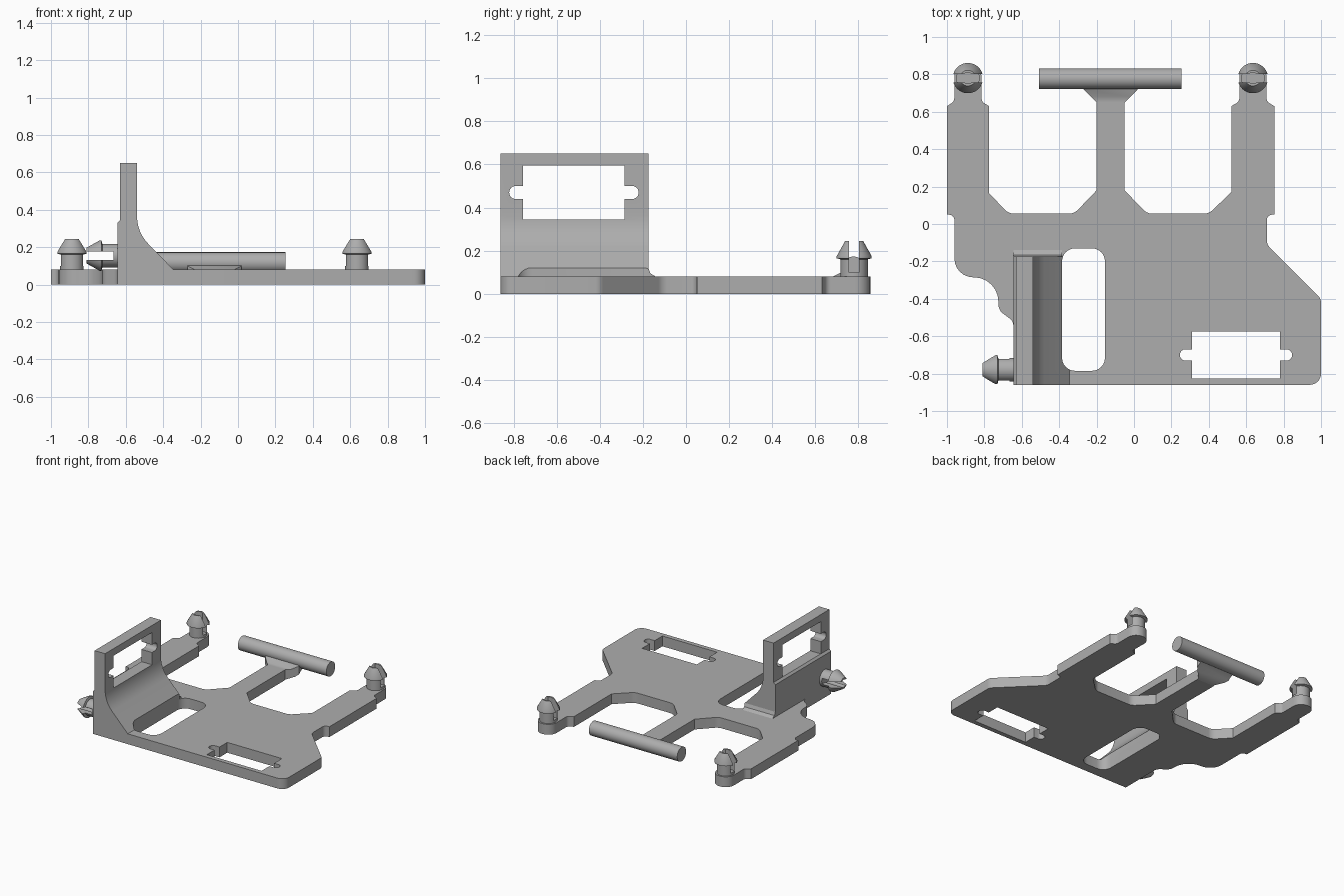
import bpy, bmesh, math
from mathutils import Vector, Matrix

if "Cube" in bpy.data.objects:
    bpy.data.objects.remove(bpy.data.objects["Cube"], do_unlink=True)

grey = bpy.data.materials.new("plain grey")
grey.use_nodes = True
grey.diffuse_color = (0.42, 0.42, 0.42, 1)
grey.node_tree.nodes["Principled BSDF"].inputs["Base Color"].default_value = grey.diffuse_color

parts = []


def rounded(corners, steps=6):
    """Turn (a, b, radius) corners into a 2D outline with tangent arcs."""
    out = []
    for i, c in enumerate(corners):
        p = Vector(c[:2])
        radius = c[2] if len(c) > 2 else 0
        if not radius:
            out.append(p)
            continue
        u = (Vector(corners[i - 1][:2]) - p).normalized()
        v = (Vector(corners[(i + 1) % len(corners)][:2]) - p).normalized()
        half = u.angle(v) / 2
        mid = p + (u + v).normalized() * radius / math.sin(half)
        start = p + u * radius / math.tan(half) - mid
        end = p + v * radius / math.tan(half) - mid
        turn = math.atan2(start.x * end.y - start.y * end.x, start.dot(end))
        out += [mid + Matrix.Rotation(turn * k / steps, 2) @ start for k in range(steps + 1)]
    return out


def make(name, bm):
    bmesh.ops.recalc_face_normals(bm, faces=bm.faces)
    mesh = bpy.data.meshes.new(name)
    bm.to_mesh(mesh)
    bm.free()
    mesh.materials.append(grey)
    obj = bpy.data.objects.new(name, mesh)
    bpy.context.collection.objects.link(obj)
    parts.append(obj)
    return obj


def prism(name, corners, lo, hi, axis="Z"):
    """Extrude a rounded outline along one axis."""
    place = {"X": lambda p, c: (c, p.x, p.y),
             "Y": lambda p, c: (p.x, c, p.y),
             "Z": lambda p, c: (p.x, p.y, c)}[axis]
    pts = rounded(corners)
    bm = bmesh.new()
    low = [bm.verts.new(place(p, lo)) for p in pts]
    high = [bm.verts.new(place(p, hi)) for p in pts]
    bm.faces.new(low)
    bm.faces.new(high)
    for i in range(len(pts)):
        bm.faces.new((low[i - 1], low[i], high[i], high[i - 1]))
    return make(name, bm)


def rect(a0, b0, a1, b1, r=0):
    return [(a0, b0, r), (a1, b0, r), (a1, b1, r), (a0, b1, r)]


def combine(obj, tool, operation="DIFFERENCE"):
    """Apply a boolean and discard its tool."""
    mod = obj.modifiers.new("cut", "BOOLEAN")
    mod.object, mod.operation, mod.solver = tool, operation, "EXACT"
    graph = bpy.context.evaluated_depsgraph_get()
    mesh = bpy.data.meshes.new_from_object(obj.evaluated_get(graph))
    obj.modifiers.clear()
    obj.data = mesh
    parts.remove(tool)
    bpy.data.objects.remove(tool, do_unlink=True)


def motor_window(a, b):
    """Rectangle with a rounded screw notch at each end."""
    w, h, n, e, r = 0.235, 0.125, 0.03, 0.30, 0.029
    half = [(w, -h), (w, -n), (e, -n, r), (e, n, r), (w, n), (w, h)]
    other = [(-c[0], -c[1], *c[2:]) for c in half]
    return [(a + c[0], b + c[1], *c[2:]) for c in half + other]


def arm_tip(x):
    """Narrow round end of an arm, from its right edge to its left edge."""
    w = 0.073
    return [(x + w, 0.655, 0.03), (x + w, 0.855, 0.07),
            (x - w, 0.855, 0.07), (x - w, 0.655, 0.03)]


LEFT_ARM, RIGHT_ARM, THICK = 0.636, -0.888, 0.08

# Base plate with two arms and a central neck
outline = [(-0.645, -0.86), (1, -0.86, 0.06), (1, -0.4, 0.05), (0.71, -0.11, 0.06),
           (0.71, 0.05, 0.03), (0.75, 0.05), (0.75, 0.63)]
outline += arm_tip(LEFT_ARM)
outline += [(0.52, 0.63), (0.52, 0.17), (0.4, 0.055, 0.07), (0.07, 0.055, 0.07),
            (-0.05, 0.18), (-0.05, 0.64), (-0.2, 0.64), (-0.2, 0.18),
            (-0.32, 0.055, 0.07), (-0.67, 0.055, 0.07), (-0.775, 0.165), (-0.775, 0.63)]
outline += arm_tip(RIGHT_ARM)
outline += [(-1, 0.63), (-1, 0.05), (-0.96, 0.05, 0.03), (-0.96, -0.285, 0.1),
            (-0.725, -0.285, 0.13), (-0.725, -0.46, 0.06), (-0.645, -0.52, 0.05)]
plate = prism("base_plate", outline, 0, THICK)
combine(plate, prism("window_tool", motor_window(0.545, -0.7), -0.1, 0.2))

# Upright bracket with a sloped foot
bracket = prism("upright_bracket",
                [(-0.645, THICK), (-0.345, THICK), (-0.54, 0.28, 0.21), (-0.54, 0.65),
                 (-0.63, 0.65), (-0.63, 0.345), (-0.645, 0.33)], -0.86, -0.175, "Y")
combine(bracket, prism("window_tool", motor_window(-0.52, 0.47), -0.8, -0.4, "X"))

# Cable slot through both plate and bracket foot
for body in (plate, bracket):
    combine(body, prism("slot_tool", rect(-0.385, -0.785, -0.155, -0.13, 0.07), -0.1, 0.3))

# Small fillet behind the bracket
prism("bracket_fillet", [(-0.175, THICK), (-0.14, THICK), (-0.165, 0.095), (-0.175, 0.12)],
      -0.645, -0.385, "X")

# Cradle that flares from the neck up to the crossbar
cradle = prism("bar_cradle", [(0.64, 0), (0.70, 0.02), (0.745, 0.055), (0.777, 0.07),
                              (0.777, 0.11), (0.74, 0.11), (0.68, THICK), (0.64, THICK)],
               -0.3, 0.1, "X")
combine(cradle, prism("plan_tool", [(-0.2, 0.6), (-0.05, 0.6), (-0.05, 0.65), (0.02, 0.72),
                                    (0.02, 0.8), (-0.27, 0.8), (-0.27, 0.72), (-0.2, 0.65)],
                      -0.1, 0.3), "INTERSECT")

# Round crossbar
bm = bmesh.new()
bmesh.ops.create_cone(bm, cap_ends=True, segments=48, radius1=0.055, radius2=0.055, depth=0.76,
                      matrix=Matrix.Translation((-0.127, 0.777, 0.118))
                      @ Matrix.Rotation(math.pi / 2, 4, "Y"))
make("crossbar", bm)


def snap_peg(name, matrix):
    """Split peg with a barbed head and a hollow core."""
    profile = [(0, 0), (0.063, 0), (0.063, 0.08), (0.081, 0.085), (0.081, 0.095),
               (0.042, 0.165), (0.03, 0.165), (0.03, 0.02), (0, 0.02)]
    bm = bmesh.new()
    verts = [bm.verts.new((r, 0, z)) for r, z in profile]
    edges = [bm.edges.new(pair) for pair in zip(verts, verts[1:])]
    bmesh.ops.spin(bm, geom=verts + edges, cent=(0, 0, 0), axis=(0, 0, 1),
                   angle=math.tau, steps=40, use_merge=True)
    bmesh.ops.remove_doubles(bm, verts=bm.verts, dist=0.0001)
    peg = make(name, bm)
    combine(peg, prism("split_tool", rect(-0.2, -0.023, 0.2, 0.023), 0.02, 0.3))
    peg.data.transform(matrix)


snap_peg("left_arm_peg", Matrix.Translation((LEFT_ARM, 0.78, THICK)))
snap_peg("right_arm_peg", Matrix.Translation((RIGHT_ARM, 0.78, THICK)))
snap_peg("side_peg", Matrix.Translation((-0.645, -0.779, 0.155))
         @ Matrix.Rotation(-math.pi / 2, 4, "Y") @ Matrix.Rotation(math.pi / 2, 4, "Z"))

# Smooth the curved faces, keep edges sharp
bpy.ops.object.select_all(action="DESELECT")
for obj in parts:
    obj.select_set(True)
bpy.context.view_layer.objects.active = plate
bpy.ops.object.shade_smooth_by_angle(angle=math.radians(30))
